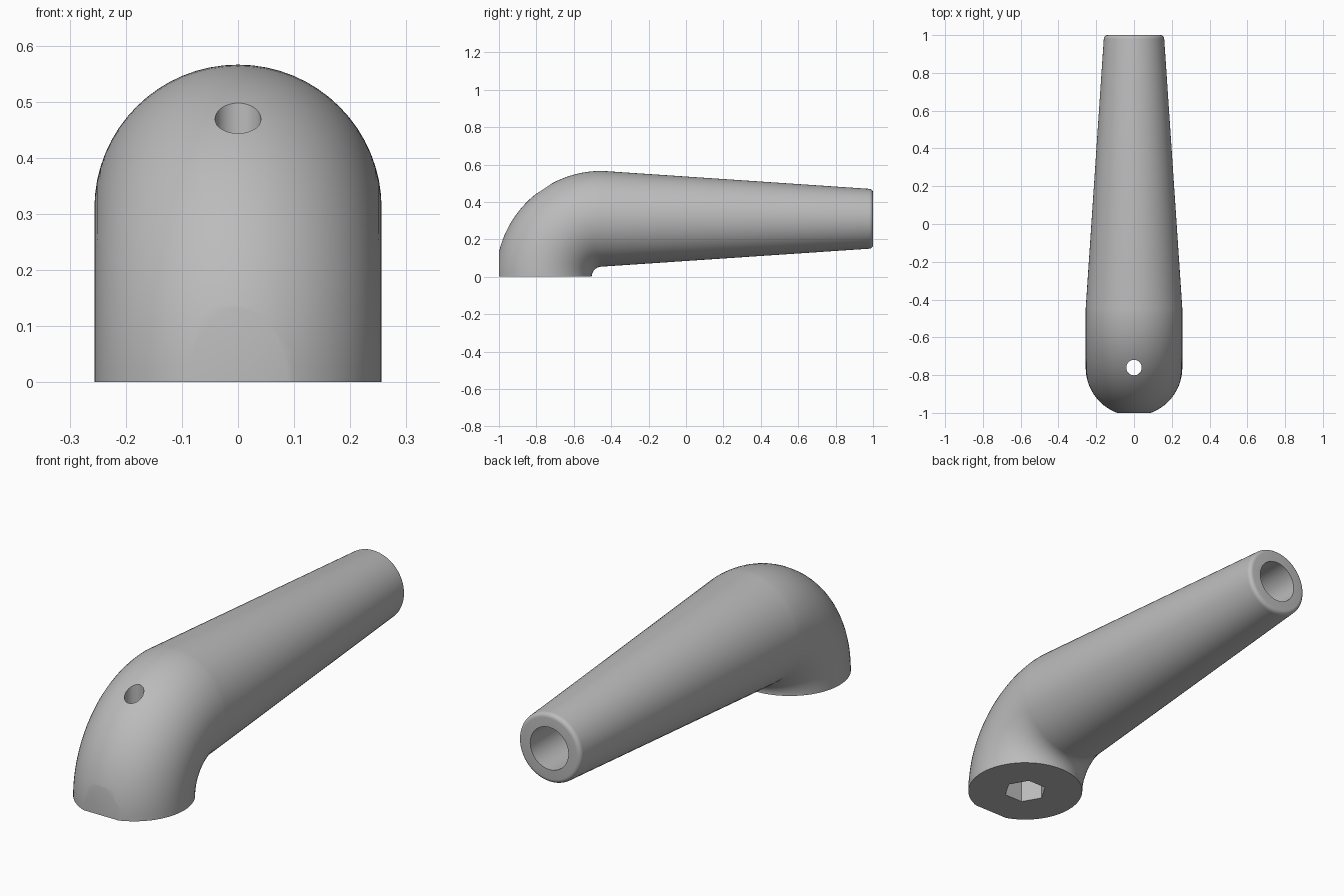
import bpy, bmesh
from math import sin, cos, pi
from mathutils import Vector

if "Cube" in bpy.data.objects:
    bpy.data.objects.remove(bpy.data.objects["Cube"], do_unlink=True)

SIDES = 64
RADIUS = 0.256       # elbow tube radius
BEND = 0.31          # bend radius of the elbow centre line
BEND_Y = -0.45       # where the elbow meets the taper
TIP = 0.16           # outer radius at the tip
FILLET = 0.02

grey = bpy.data.materials.new("plain grey")
grey.use_nodes = True
grey.diffuse_color = (0.5, 0.5, 0.5, 1)
grey.node_tree.nodes["Principled BSDF"].inputs["Base Color"].default_value = (0.5, 0.5, 0.5, 1)


def ring(bm, center, up, radius):
    """Circle of vertices spanned by the x axis and the given direction."""
    verts = []
    for i in range(SIDES):
        a = 2 * pi * i / SIDES
        verts.append(bm.verts.new(center + radius * (Vector((cos(a), 0, 0)) + sin(a) * up)))
    return verts


def add_object(name, bm):
    bmesh.ops.recalc_face_normals(bm, faces=bm.faces)
    mesh = bpy.data.meshes.new(name)
    bm.to_mesh(mesh)
    bm.free()
    mesh.materials.append(grey)
    obj = bpy.data.objects.new(name, mesh)
    bpy.context.collection.objects.link(obj)
    return obj


def prism(name, sides, radius, start, end):
    """Straight prism between two points, used as a cutter."""
    bm = bmesh.new()
    axis = end - start
    bmesh.ops.create_cone(bm, cap_ends=True, segments=sides, radius1=radius,
                          radius2=radius, depth=axis.length)
    turn = Vector((0, 0, 1)).rotation_difference(axis).to_matrix()
    bmesh.ops.rotate(bm, verts=bm.verts, matrix=turn)
    bmesh.ops.translate(bm, verts=bm.verts, vec=(start + end) / 2)
    obj = add_object(name, bm)
    obj.hide_render = True
    return obj


# Lever body: quarter-turn elbow, long taper, rounded tip rim
bm = bmesh.new()
rings = []
for i in range(33):
    a = pi / 2 * i / 32
    out = Vector((0, -cos(a), sin(a)))
    rings.append(ring(bm, Vector((0, BEND_Y, 0)) + BEND * out, out, RADIUS))
for i in range(7):
    a = pi / 2 * i / 6
    y = 1 - FILLET + FILLET * sin(a)
    rings.append(ring(bm, Vector((0, y, BEND)), Vector((0, 0, 1)), TIP - FILLET + FILLET * cos(a)))
for a, b in zip(rings, rings[1:]):
    for i in range(SIDES):
        j = (i + 1) % SIDES
        bm.faces.new((a[i], a[j], b[j], b[i]))
bm.faces.new(rings[0])
bm.faces.new(rings[-1])

# Small flat on the front of the elbow
bmesh.ops.bisect_plane(bm, geom=bm.verts[:] + bm.edges[:] + bm.faces[:], dist=1e-5,
                       plane_co=(0, -1, 0), plane_no=(0, -1, 0), clear_outer=True)
bmesh.ops.holes_fill(bm, edges=[e for e in bm.edges if e.is_boundary], sides=0)
lever = add_object("lever_body", bm)

# Tip bore, vertical screw hole and hexagonal socket
pivot = -0.76
cutters = [
    prism("tip_bore", 32, 0.098, Vector((0, -0.4, BEND)), Vector((0, 1.1, BEND))),
    prism("screw_hole", 32, 0.041, Vector((0, pivot, -0.1)), Vector((0, pivot, 0.7))),
    prism("hex_socket", 6, 0.095, Vector((0, pivot, -0.1)), Vector((0, pivot, 0.2))),
]
# Turn the socket so that its corners point to the sides
for v in cutters[2].data.vertices:
    x, y = v.co.x, v.co.y - pivot
    v.co.x, v.co.y = y, pivot - x

bpy.context.view_layer.objects.active = lever
lever.select_set(True)
for cutter in cutters:
    mod = lever.modifiers.new(cutter.name, "BOOLEAN")
    mod.operation = "DIFFERENCE"
    mod.solver = "EXACT"
    mod.object = cutter
    bpy.ops.object.modifier_apply(modifier=mod.name)
    bpy.data.objects.remove(cutter, do_unlink=True)

bpy.ops.object.shade_smooth_by_angle(angle=pi / 6)
